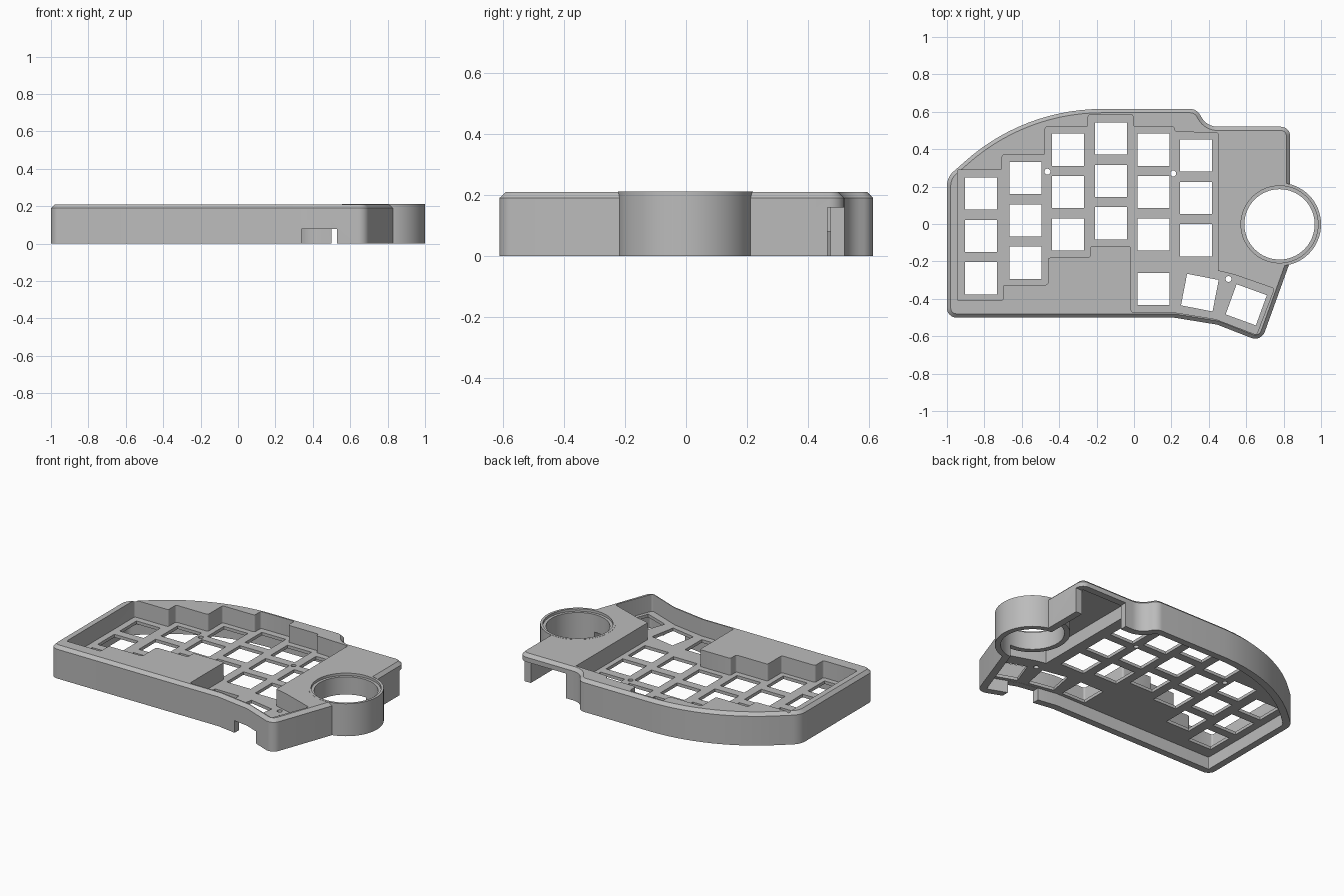
import bpy, bmesh
from math import sin, cos, radians, pi
from mathutils import Vector, Matrix

cube = bpy.data.objects.get("Cube")
if cube:
    bpy.data.objects.remove(cube)

TOP, CHAMFER, WALL = 0.21, 0.02, 0.045
PLATE_LOW, PLATE_TOP, CEILING = 0.08, 0.10, 0.165
BALL = Vector((0.778, -0.002))

grey = bpy.data.materials.new("case grey")
grey.use_nodes = True
grey.diffuse_color = (0.5, 0.5, 0.5, 1)
grey.node_tree.nodes["Principled BSDF"].inputs["Base Color"].default_value = (0.5, 0.5, 0.5, 1)


def rounded(corners, default=0.0, steps=8):
    """Counter-clockwise polygon with rounded corners; a corner is (x, y[, radius])."""
    out, n = [], len(corners)
    for i, c in enumerate(corners):
        p = Vector(c[:2])
        r = c[2] if len(c) > 2 else default
        if r == 0:
            out.append(p)
            continue
        a = (Vector(corners[i - 1][:2]) - p).normalized()
        b = (Vector(corners[(i + 1) % n][:2]) - p).normalized()
        half = a.angle(b) / 2
        reach = r / abs(sin(half) / cos(half))
        centre = p + (a + b).normalized() * r / sin(half)
        start, end = p + a * reach - centre, p + b * reach - centre
        sweep = start.angle_signed(end)
        for k in range(steps + 1):
            out.append(centre + Matrix.Rotation(-sweep * k / steps, 2) @ start)
    return out


def inset(pts, d):
    out, n = [], len(pts)
    for i, p in enumerate(pts):
        e1 = (p - pts[i - 1]).normalized()
        e2 = (pts[(i + 1) % n] - p).normalized()
        n1, n2 = Vector((-e1.y, e1.x)), Vector((-e2.y, e2.x))
        out.append(p + (n1 + n2) * d / (1 + n1.dot(n2)))
    return out


def circle(c, r, n=64):
    return [Vector((c[0] + r * cos(2 * pi * k / n), c[1] + r * sin(2 * pi * k / n))) for k in range(n)]


def box(x0, x1, y0, y1):
    return [Vector(p) for p in ((x0, y0), (x1, y0), (x1, y1), (x0, y1))]


def square(x, y, size, degrees=0):
    turn = Matrix.Rotation(radians(degrees), 2)
    h = size / 2
    return [Vector((x, y)) + turn @ p for p in box(-h, h, -h, h)]


def solid(name, *lofts):
    """Each loft is a list of (outline, z) sections, capped at both ends."""
    bm = bmesh.new()
    for sections in lofts:
        rings = [[bm.verts.new((p.x, p.y, z)) for p in pts] for pts, z in sections]
        bm.faces.new(list(reversed(rings[0])))
        bm.faces.new(rings[-1])
        for low, high in zip(rings, rings[1:]):
            for i in range(len(low)):
                bm.faces.new((low[i - 1], low[i], high[i], high[i - 1]))
    bmesh.ops.recalc_face_normals(bm, faces=bm.faces)
    mesh = bpy.data.meshes.new(name)
    bm.to_mesh(mesh)
    bm.free()
    mesh.materials.append(grey)
    obj = bpy.data.objects.new(name, mesh)
    bpy.context.collection.objects.link(obj)
    return obj


def combine(target, tool, operation="DIFFERENCE"):
    tool.hide_render = True
    mod = target.modifiers.new(tool.name, "BOOLEAN")
    mod.object, mod.operation, mod.solver = tool, operation, "EXACT"
    bpy.context.view_layer.objects.active = target
    bpy.ops.object.modifier_apply(modifier=mod.name)
    bpy.data.objects.remove(tool)


def prism(pts, z0, z1):
    return [(pts, z0), (pts, z1)]


# Outer case, with a large arc along the back left
arc = [(-0.17 - 1.1 * sin(radians(a)), -0.485 + 1.1 * cos(radians(a))) for a in range(0, 43, 3)]
outline = rounded(
    [(-1, -0.5, 0.05), (0.21, -0.5), (0.445, -0.538), (0.68, -0.63, 0.055),
     (0.835, -0.2), (0.835, 0.52, 0.05), (0.39, 0.52, 0.1), (0.335, 0.615, 0.06)]
    + arc + [(-1, 0.25, 0.1)])
case = solid("keyboard_case", [(outline, 0), (outline, TOP - CHAMFER), (inset(outline, CHAMFER), TOP)])

# High hollow below the ball deck
deck = [Vector(p) for p in ((0.49, 0.475), (0.49, -0.22), (0.55, -0.235), (0.75, -0.30), (0.79, -0.19), (0.79, 0.475))]
combine(case, solid("deck_hollow", prism(deck, 0.05, CEILING)))

# Ball socket
combine(case, solid("ball_socket", prism(circle(BALL, 0.222), 0, TOP + 0.001)), "UNION")

# Low hollow under the key plate
combine(case, solid("base_hollow", prism(inset(outline, WALL), -0.1, PLATE_LOW)))

# Stepped key well
well = rounded(
    [(-0.945, -0.41), (-0.70, -0.41), (-0.70, -0.325), (-0.46, -0.325), (-0.46, -0.18),
     (-0.235, -0.18), (-0.235, -0.12), (-0.015, -0.12), (-0.015, -0.472),
     (0.213, -0.472, 0), (0.435, -0.508, 0), (0.655, -0.592), (0.75, -0.345),
     (0.54, -0.272, 0), (0.45, -0.25, 0), (0.45, 0.485, 0), (0.215, 0.495), (0.215, 0.52), (-0.005, 0.52),
     (-0.005, 0.585), (-0.245, 0.585), (-0.245, 0.52), (-0.475, 0.52), (-0.475, 0.37),
     (-0.705, 0.37), (-0.705, 0.29), (-0.945, 0.29)], 0.012, 4)
combine(case, solid("key_well", prism(well, PLATE_TOP, 0.4)))

# Ball opening and its seat ledge
combine(case, solid("ball_opening", prism(circle(BALL, 0.188), -0.1, 0.4)))
combine(case, solid("ball_seat", prism(circle(BALL, 0.206), TOP - 0.015, 0.4)))

# Switch openings: (column x, top row y, number of rows)
columns = [(-0.818, 0.163, 3), (-0.58, 0.246, 3), (-0.353, 0.397, 3),
           (-0.123, 0.457, 3), (0.104, 0.397, 3), (0.331, 0.366, 3)]
holes = [square(x, y - 0.2265 * row, 0.172) for x, y, rows in columns for row in range(rows)]
holes += [square(0.104, -0.347, 0.172), square(0.352, -0.367, 0.172, -11), square(0.6, -0.432, 0.172, -20)]
# Screw holes
holes += [circle(c, 0.016, 20) for c in ((-0.463, 0.28), (0.21, 0.27), (0.505, -0.294))]
combine(case, solid("plate_openings", *[prism(h, 0.03, 0.15) for h in holes]))

# Cable openings in the front and back walls
combine(case, solid("front_slot", prism(box(0.34, 0.53, -0.7, -0.45), -0.1, PLATE_LOW - 0.001)))
combine(case, solid("back_slot", prism(box(0.5, 0.9, 0.465, 0.7), -0.1, CEILING - 0.005)))

bpy.ops.object.select_all(action="DESELECT")
case.select_set(True)
bpy.context.view_layer.objects.active = case
bpy.ops.object.shade_smooth_by_angle(angle=radians(30))
